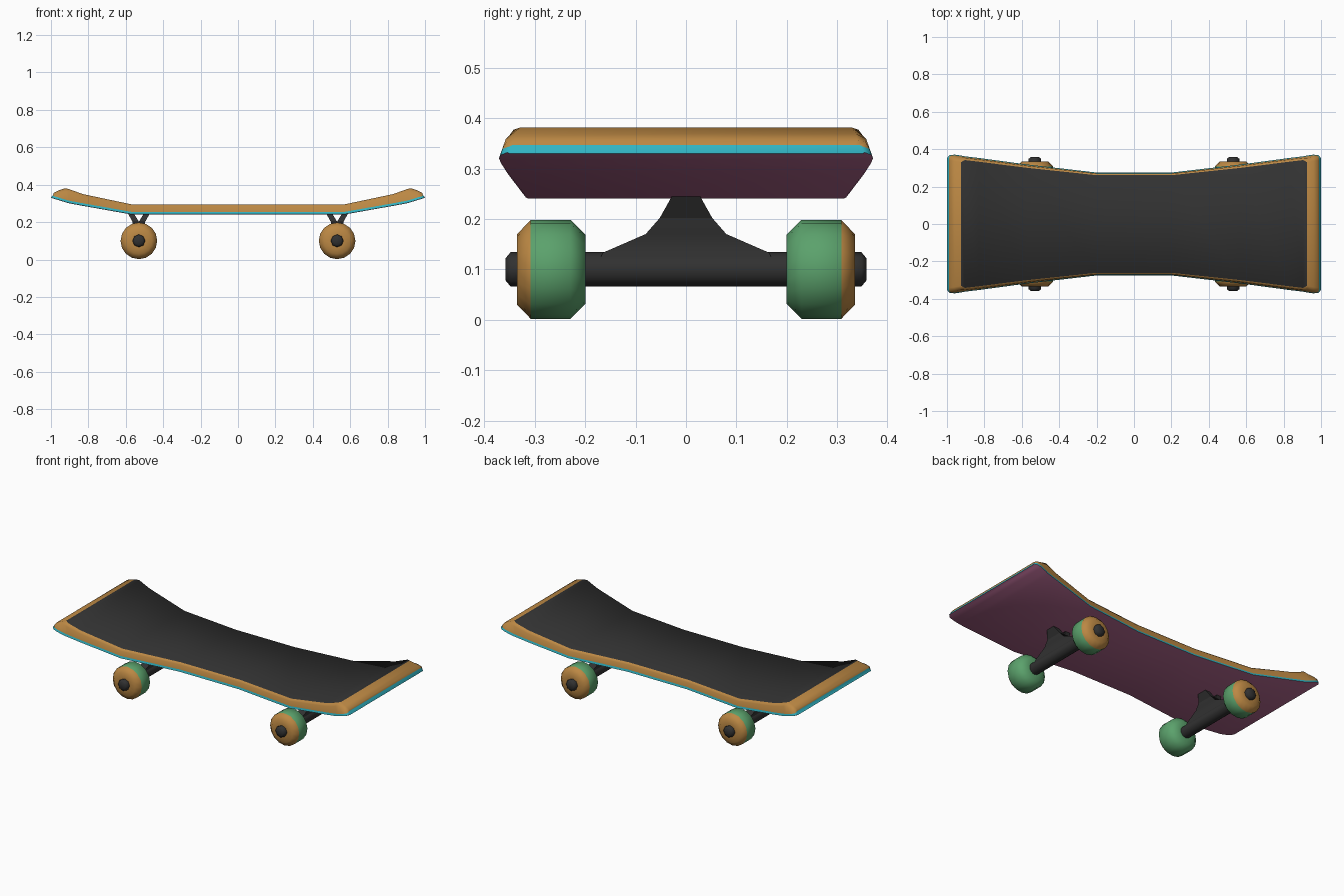
import bpy, bmesh, math

if "Cube" in bpy.data.objects:
    bpy.data.objects.remove(bpy.data.objects["Cube"])


def material(name, rgb):
    m = bpy.data.materials.new(name)
    m.diffuse_color = (*rgb, 1)
    m.use_nodes = True
    m.node_tree.nodes["Principled BSDF"].inputs["Base Color"].default_value = m.diffuse_color
    return m


WOOD = material("orange wood", (0.50, 0.245, 0.057))
GRIP = material("charcoal", (0.031, 0.031, 0.031))
TEAL = material("teal", (0.03, 0.45, 0.54))
PLUM = material("plum", (0.42, 0.13, 0.26))
GREEN = material("green", (0.105, 0.36, 0.15))


def finish(name, bm, mats, angle=60):
    bmesh.ops.recalc_face_normals(bm, faces=bm.faces)
    me = bpy.data.meshes.new(name)
    bm.to_mesh(me)
    bm.free()
    for m in mats:
        me.materials.append(m)
    ob = bpy.data.objects.new(name, me)
    bpy.context.collection.objects.link(ob)
    bpy.ops.object.select_all(action='DESELECT')
    ob.select_set(True)
    bpy.context.view_layer.objects.active = ob
    bpy.ops.object.shade_smooth_by_angle(angle=math.radians(angle))
    return ob


def loft(bm, rings, rule=lambda i, j: 0, cap=0):
    """Skin closed rings of points; rule gives the material index."""
    vs = [[bm.verts.new(p) for p in r] for r in rings]
    n = len(vs[0])
    for i in range(len(vs) - 1):
        for j in range(n):
            k = (j + 1) % n
            f = bm.faces.new((vs[i][j], vs[i][k], vs[i + 1][k], vs[i + 1][j]))
            f.material_index = rule(i, j)
    for r in (vs[0], vs[-1]):
        bm.faces.new(r).material_index = cap


# Deck: stations of x, half width, bottom z, top z, inward lean of the edge
half = [(0.2, 0.275, 0.241, 0.295, 0.014), (0.57, 0.318, 0.241, 0.295, 0.018),
        (0.83, 0.353, 0.287, 0.350, 0.020), (0.905, 0.362, 0.301, 0.377, 0.020),
        (0.925, 0.366, 0.307, 0.381, 0.036), (0.96, 0.371, 0.318, 0.369, 0.034),
        (0.985, 0.368, 0.325, 0.357, 0.028), (1.0, 0.354, 0.330, 0.347, 0.020)]
stations = [(-s[0], *s[1:]) for s in reversed(half)] + half
rings = []
for x, w, zb, zt, d in stations:
    zc = zb + 0.014
    side = [(w - 0.004, zb), (w, zb + 0.002), (w - 0.004, zc),
            (w - 0.4 * d, zc + 0.72 * (zt - zc)), (w - d, zt)]
    # tips lean back so that the teal edge faces slightly upward
    lean = 0.7 if abs(x) > 0.99 else 0
    ring = [(y, z) for y, z in side] + [(-y, z) for y, z in reversed(side)]
    rings.append([(math.copysign(abs(x) - lean * (z - zb), x), y, z) for y, z in ring])


def deck_colour(i, j):
    if j == 4:      # top: grip sheet stops short of both tips
        xm = abs(stations[i][0] + stations[i + 1][0]) / 2
        return 1 if xm < 0.925 else 0
    return {0: 3, 8: 3, 9: 3, 1: 2, 7: 2}.get(j, 0)


bm = bmesh.new()
loft(bm, rings, deck_colour, cap=2)
finish("deck", bm, [WOOD, GRIP, TEAL, PLUM])


def lathe(name, profile, x, sign, mats, rule=lambda i, j: 0, sides=16, cap=0):
    """Turn a (y, radius) profile about a wheel axle."""
    rs = [[(x + r * math.cos(2 * math.pi * k / sides), sign * y,
            0.1 + r * math.sin(2 * math.pi * k / sides)) for k in range(sides)]
          for y, r in profile]
    b = bmesh.new()
    loft(b, rs, rule, cap)
    return finish(name, b, mats)


def rect(x0, x1, y, z):
    return [(x0, -y, z), (x1, -y, z), (x1, y, z), (x0, y, z)]


for end, cx in (("rear", -0.53), ("front", 0.53)):
    # Axle tube
    lathe(end + "_axle", [(-0.33, 0.034), (0.33, 0.034)], cx, 1, [GRIP])
    # Hanger body widening down onto the axle
    b = bmesh.new()
    loft(b, [rect(cx - w, cx + w, y, z) for w, y, z in
             ((0.028, 0.175, 0.11), (0.022, 0.165, 0.133),
              (0.030, 0.08, 0.17), (0.034, 0.052, 0.202))])
    # Two prongs that splay up to the deck
    for s in (-1, 1):
        loft(b, [rect(cx, cx + s * 0.034, 0.052, 0.202),
                 rect(cx + s * 0.026, cx + s * 0.058, 0.028, 0.245)])
    finish(end + "_truck", b, [GRIP])
    for side, s in (("left", 1), ("right", -1)):
        # Wheel: green tyre with an orange outer face
        lathe(f"{end}_{side}_wheel",
              [(0.199, 0.030), (0.199, 0.068), (0.229, 0.098), (0.308, 0.098),
               (0.335, 0.070), (0.333, 0.030)],
              cx, s, [GREEN, WOOD], lambda i, j: 0 if i < 3 else 1)
        # Axle nut
        lathe(f"{end}_{side}_nut", [(0.325, 0.034), (0.348, 0.034), (0.358, 0.022)],
              cx, s, [GRIP], sides=8)
